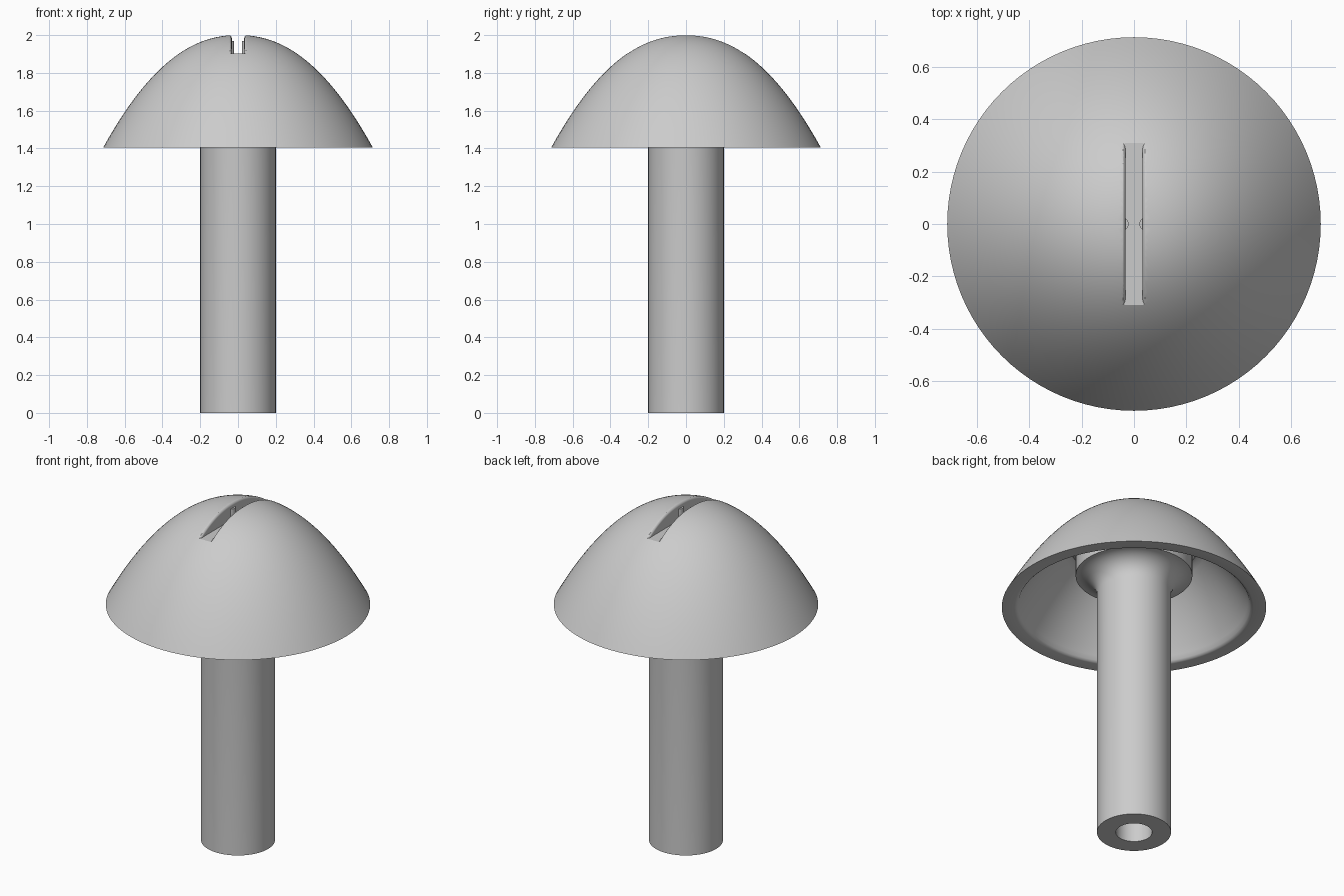
import bpy, bmesh, math
from mathutils import Matrix

cube = bpy.data.objects.get("Cube")
if cube:
    bpy.data.objects.remove(cube, do_unlink=True)

# One plain grey metal
metal = bpy.data.materials.new("grey metal")
metal.use_nodes = True
grey = (0.6, 0.6, 0.6, 1)
metal.diffuse_color = grey
metal.node_tree.nodes["Principled BSDF"].inputs["Base Color"].default_value = grey

RIM_R, RIM_Z, TOP, CURVE = 0.714, 1.404, 2.0, 2.18
STEM_R, BORE_R, BORE_TOP = 0.2, 0.098, 1.75
FILLET, BOSS_Z, WALL = 0.115, 1.6, 0.07
SLOT_W, SLOT_Z, LIP = 0.033, 1.903, 0.016


def dome(r):
    """Height of the dome at radius r."""
    return TOP - (TOP - RIM_Z) * (r / RIM_R) ** CURVE


def inner_shell(r):
    """Point one wall thickness inside the dome at radius r."""
    slope = (TOP - RIM_Z) * CURVE / RIM_R * (r / RIM_R) ** (CURVE - 1)
    k = WALL / math.hypot(1, slope)
    return r - k * slope, dome(r) - k


def make(name, bm):
    bmesh.ops.recalc_face_normals(bm, faces=bm.faces[:])
    mesh = bpy.data.meshes.new(name)
    bm.to_mesh(mesh)
    bm.free()
    mesh.materials.append(metal)
    ob = bpy.data.objects.new(name, mesh)
    bpy.context.collection.objects.link(ob)
    return ob


def smooth(ob):
    bpy.ops.object.select_all(action='DESELECT')
    ob.select_set(True)
    bpy.context.view_layer.objects.active = ob
    bpy.ops.object.shade_smooth_by_angle(angle=math.radians(32))


def lathe(name, profile, steps=96):
    bm = bmesh.new()
    vs = [bm.verts.new((r, 0, z)) for r, z in profile]
    es = [bm.edges.new(p) for p in zip(vs, vs[1:])]
    bmesh.ops.spin(bm, geom=vs + es, axis=(0, 0, 1), cent=(0, 0, 0),
                   angle=math.tau, steps=steps)
    bmesh.ops.remove_doubles(bm, verts=bm.verts[:], dist=1e-5)
    return make(name, bm)


# Body: dome, rounded inner rim, thin shell, central boss, flared stem, bore
profile = [(RIM_R * i / 32, dome(RIM_R * i / 32)) for i in range(33)]
profile += [(0.645, RIM_Z), (0.635, 1.407), (0.626, 1.415)]
profile += [inner_shell(0.675 - 0.265 * i / 12) for i in range(13)]
profile += [(0.345, 1.776), (0.328, 1.77), (0.318, 1.753), (0.315, 1.73)]
for i in range(11):
    a = math.pi / 2 * i / 10
    profile.append((STEM_R + FILLET * (1 - math.sin(a)),
                    BOSS_Z - FILLET * (1 - math.cos(a))))
profile += [(STEM_R, 0), (BORE_R, 0), (BORE_R, BORE_TOP), (0, BORE_TOP)]
body = lathe("domed_head_and_stem", profile)

# Slot cutter: flat floor, upright walls and rounded lips that follow the dome
bm = bmesh.new()
end = RIM_R * ((TOP - SLOT_Z - 0.0005) / (TOP - RIM_Z)) ** (1 / CURVE)
sections = []
for i in range(49):
    y = end * math.sin(math.pi / 2 * (i / 24 - 1))
    height = dome(abs(y)) - SLOT_Z
    side = []
    for t in (1, 0.8, 0.55, 0.3, 0.12, 0.03, 0):
        depth = t * min(height, LIP)
        x = SLOT_W + LIP - math.sqrt(LIP ** 2 - (LIP - depth) ** 2)
        side.append((x, SLOT_Z + height - depth))
    side = [(side[0][0], SLOT_Z - 0.0002)] + side + [(side[-1][0], SLOT_Z + 0.2)]
    loop = side + [(-x, z) for x, z in reversed(side)]
    sections.append([bm.verts.new((x, y, z)) for x, z in loop])
for a, b in zip(sections, sections[1:]):
    n = len(a)
    for j in range(n):
        k = (j + 1) % n
        bm.faces.new((a[j], a[k], b[k], b[j]))
bm.faces.new(sections[0])
bm.faces.new(sections[-1])
cutter = make("slot_cutter", bm)

cut = body.modifiers.new("slot", 'BOOLEAN')
cut.operation = 'DIFFERENCE'
cut.solver = 'EXACT'
cut.object = cutter
bpy.context.view_layer.objects.active = body
bpy.ops.object.modifier_apply(modifier=cut.name)
bpy.data.objects.remove(cutter, do_unlink=True)
smooth(body)

# Small round nubs halfway along each slot wall
for side, label in ((1, "left"), (-1, "right")):
    bm = bmesh.new()
    bmesh.ops.create_cone(bm, cap_ends=True, segments=24, radius1=0.025,
                          radius2=0.025, depth=0.08,
                          matrix=Matrix.Translation((side * 0.046, 0, 1.93)))
    smooth(make("slot_nub_" + label, bm))
